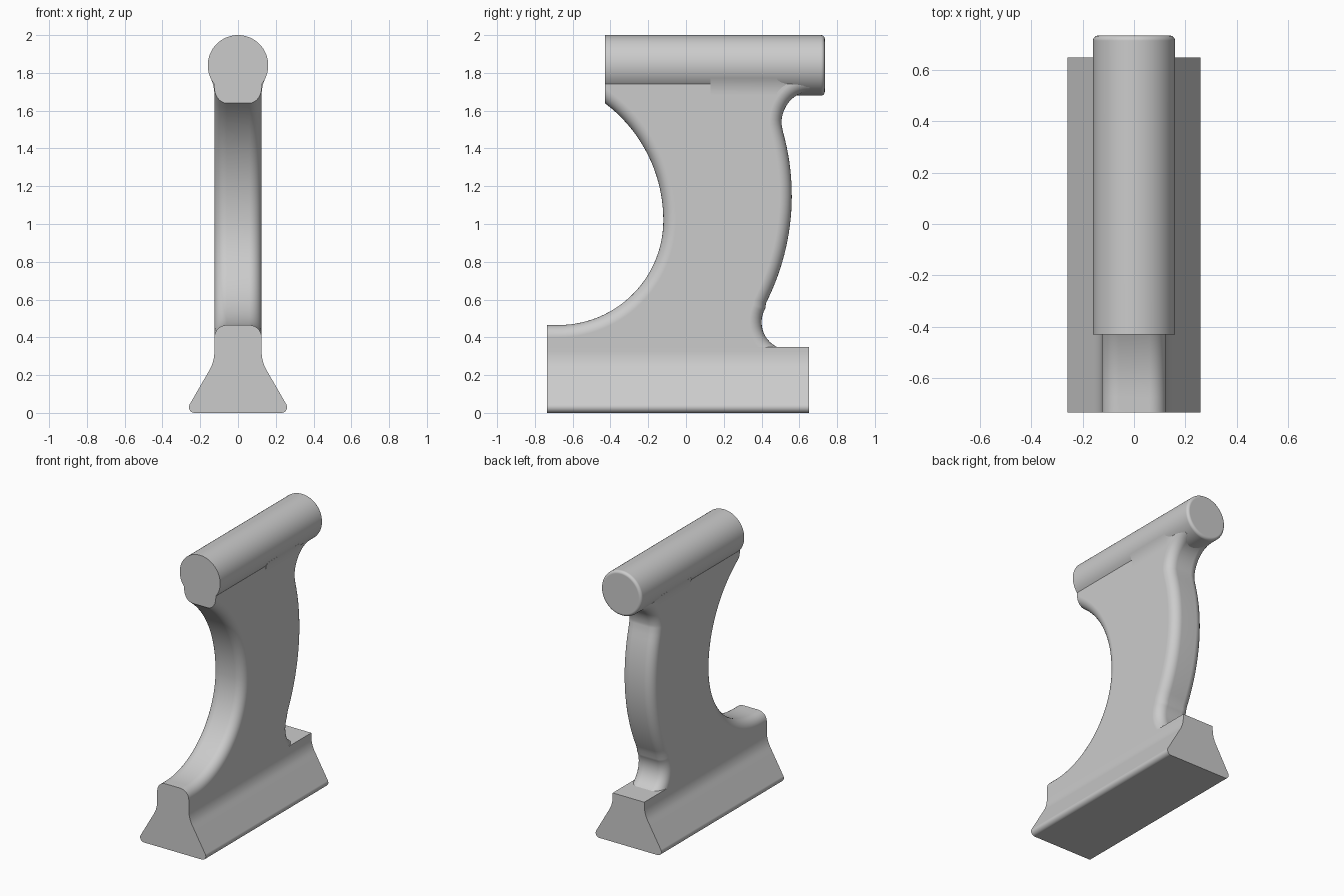
import bpy, bmesh
from math import sin, cos, pi, radians, sqrt

if "Cube" in bpy.data.objects:
    bpy.data.objects.remove(bpy.data.objects["Cube"])


def arc(cy, cz, ry, rz, a0, a1, n):
    """Points on an elliptical arc, angles in degrees."""
    return [(cy + ry * cos(radians(a0 + (a1 - a0) * i / n)),
             cz + rz * sin(radians(a0 + (a1 - a0) * i / n))) for i in range(n + 1)]


def loft(name, rings, edit=None):
    """Skin equal-sized rings of 3D points, cap both ends, shade smooth by angle."""
    bm = bmesh.new()
    vs = [[bm.verts.new(p) for p in ring] for ring in rings]
    n = len(rings[0])
    for a, b in zip(vs, vs[1:]):
        for i in range(n):
            j = (i + 1) % n
            bm.faces.new((a[i], a[j], b[j], b[i]))
    bm.faces.new(vs[0])
    bm.faces.new(vs[-1])
    bmesh.ops.recalc_face_normals(bm, faces=bm.faces)
    if edit:
        edit(bm)
    mesh = bpy.data.meshes.new(name)
    bm.to_mesh(mesh)
    bm.free()
    ob = bpy.data.objects.new(name, mesh)
    bpy.context.collection.objects.link(ob)
    bpy.ops.object.select_all(action='DESELECT')
    ob.select_set(True)
    bpy.context.view_layer.objects.active = ob
    bpy.ops.object.shade_smooth_by_angle(angle=radians(32))
    mod = ob.modifiers.new("weighted_normals", 'WEIGHTED_NORMAL')
    mod.keep_sharp = True
    return ob


# Base rail: flared foot profile swept along y
half = arc(0.23, 0.03, 0.03, 0.03, -90, 30, 8)
half += arc(0.325, 0.325, 0.2, 0.2, 212, 180, 8)
half += [(0.125, 0.35)]
foot = half + [(-x, z) for x, z in reversed(half)]
loft("base_rail", [[(x, y, z) for x, z in foot] for y in (-0.735, 0.65)])

# Web: side outline given thickness, with rounded front and back edges
front = [(-0.735, 0.465)] + arc(-0.675, 1.02, 0.555, 0.555, -90, 0, 28)
front += arc(-0.895, 1.02, 0.775, 0.775, 0, 53.13, 18)[1:]
back = arc(0.655, 1.53, 0.15, 0.17, 90, 180, 14)
back += arc(-0.69, 1.15, 1.25, 1.25, 15.5, -27, 24)
back += arc(0.546, 0.48, 0.146, 0.146, 150, 270, 16)
outline = front + [(-0.43, 1.78), (0.655, 1.78)] + back + [(0.546, 0.25), (-0.735, 0.25)]
nf, nb = len(front), len(back)
curved = set(range(nf - 1)) | set(range(nf + 2, nf + 2 + nb - 1))


def round_edges(bm):
    bm.verts.ensure_lookup_table()
    n = len(outline)
    edges = [bm.edges.get((bm.verts[s + i], bm.verts[s + i + 1]))
             for s in (0, n) for i in curved]
    bmesh.ops.bevel(bm, geom=edges, offset=0.065, offset_type='OFFSET', segments=7,
                    profile=0.5, affect='EDGES', clamp_overlap=False)


loft("curved_web", [[(x, y, z) for y, z in outline] for x in (-0.125, 0.125)], round_edges)

# Top bar: cylinder with a softened back rim
R, Z = 0.16, 1.84
stations = [(-0.43, R), (0.715, R)]
stations += [(0.715 + 0.02 * sin(a), R - 0.02 + 0.02 * cos(a))
             for a in (pi / 8, pi / 4, 3 * pi / 8, pi / 2)]
loft("top_bar", [[(r * cos(2 * pi * i / 64), y, Z + r * sin(2 * pi * i / 64))
                  for i in range(64)] for y, r in stations])

# Fillets between web and bar, fading out towards the back
section = arc(0.325, 1.685, 0.2, 0.2, 180, 154.5, 8) + [(0.1, 1.78), (0.1, 1.685)]
for side, label in ((1, "right"), (-1, "left")):
    rings = []
    for y, k in ((0.13, 1), (0.48, 1), (0.54, 0.8), (0.6, 0.45), (0.64, 0.1)):
        rings.append([(side * (0.1 + (x - 0.1) * k), y, 1.78 + (z - 1.78) * k)
                      for x, z in section])
    loft(label + "_fillet", rings)
